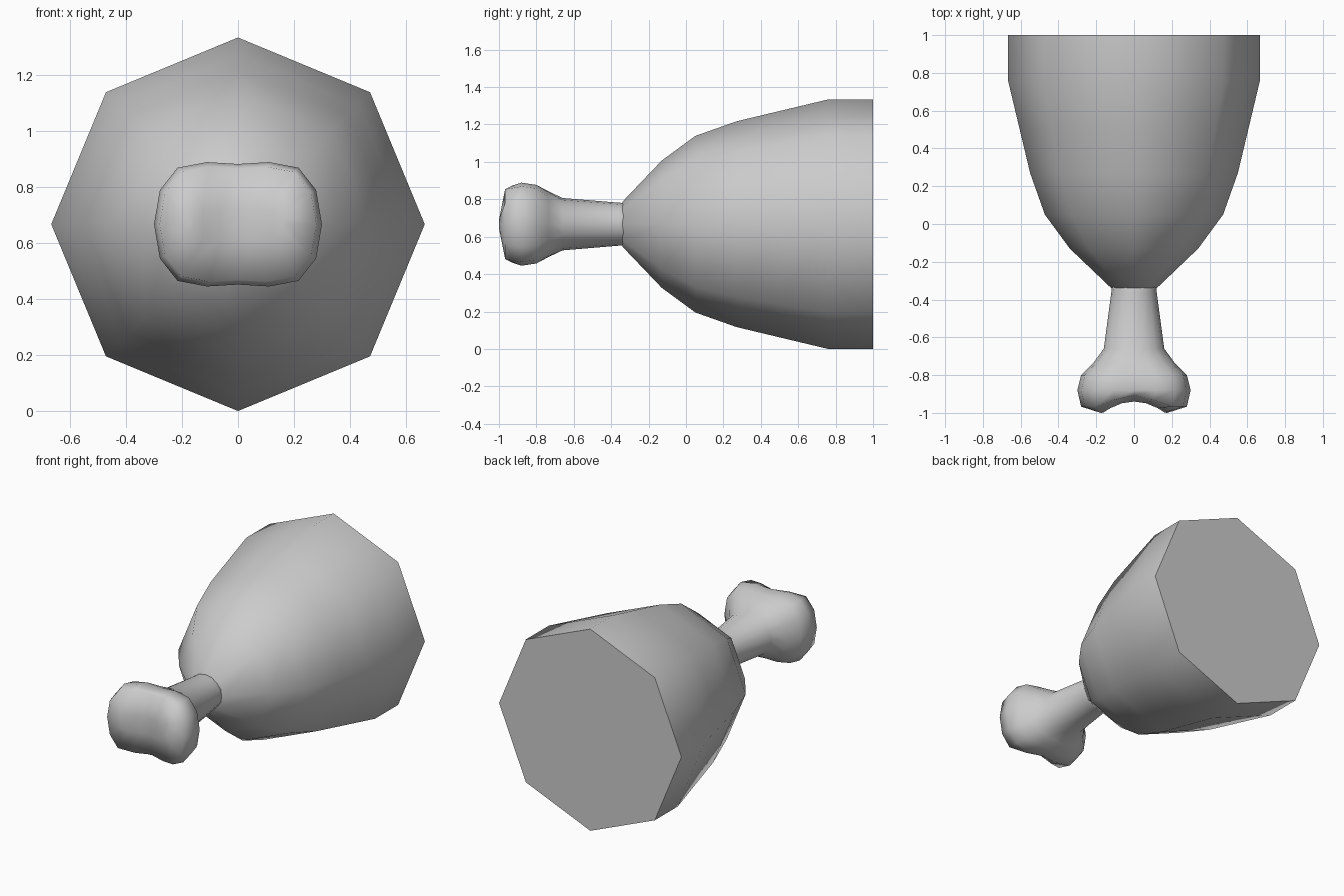
import bpy, bmesh
from math import sin, cos, pi

cube = bpy.data.objects.get("Cube")
if cube:
    bpy.data.objects.remove(cube, do_unlink=True)

AXIS_Z = 0.667

grey = bpy.data.materials.new("light_grey")
grey.use_nodes = True
grey.diffuse_color = (0.6, 0.6, 0.6, 1)
grey.node_tree.nodes["Principled BSDF"].inputs["Base Color"].default_value = grey.diffuse_color


def skin(bm, rings):
    """Join consecutive rings of vertices with quads."""
    for a, b in zip(rings, rings[1:]):
        n = len(a)
        for i in range(n):
            bm.faces.new((a[i], a[(i + 1) % n], b[(i + 1) % n], b[i]))


def finish(bm, name, angle):
    bmesh.ops.recalc_face_normals(bm, faces=bm.faces)
    mesh = bpy.data.meshes.new(name)
    bm.to_mesh(mesh)
    bm.free()
    mesh.materials.append(grey)
    obj = bpy.data.objects.new(name, mesh)
    bpy.context.collection.objects.link(obj)
    bpy.ops.object.select_all(action='DESELECT')
    obj.select_set(True)
    bpy.context.view_layer.objects.active = obj
    bpy.ops.object.shade_smooth_by_angle(angle=angle)
    return obj


# Meat: eight-sided lathe along y, flat at the back
meat_profile = [(-0.34, 0.12), (-0.13, 0.34), (0.05, 0.472), (0.27, 0.55),
                (0.5, 0.605), (0.76, 0.667), (1.0, 0.667)]
bm = bmesh.new()
rings = [[bm.verts.new((r * cos(i * pi / 4), y, AXIS_Z + r * sin(i * pi / 4)))
          for i in range(8)] for y, r in meat_profile]
skin(bm, rings)
bm.faces.new(rings[0])
bm.faces.new(rings[-1])
finish(bm, "meat", pi / 3)

# Bone: round shaft blending into a rounded-box knuckle
QUARTER = [(1, 0), (0.93, 0.55), (0.72, 0.91), (0.37, 1.0), (0, 0.97)]
KNUCKLE = QUARTER + [(-x, z) for x, z in QUARTER[-2::-1]]
KNUCKLE += [(x, -z) for x, z in KNUCKLE[-2:0:-1]]
COUNT = len(KNUCKLE)

# y, half width, half height, roundness blend, notch depth
bone_sections = [(-0.25, 0.11, 0.11, 0, 0), (-0.36, 0.12, 0.115, 0, 0),
                 (-0.66, 0.16, 0.14, 0, 0), (-0.735, 0.215, 0.178, 0.5, 0),
                 (-0.80, 0.28, 0.21, 1, 0), (-0.88, 0.30, 0.222, 1, 0),
                 (-0.967, 0.28, 0.205, 1, 0.06), (-1.0, 0.175, 0.055, 1, 0.06)]
bm = bmesh.new()
rings = []
for y, hx, hz, blend, notch in bone_sections:
    ring = []
    for i, (kx, kz) in enumerate(KNUCKLE):
        a = 2 * pi * i / COUNT
        x = hx * (cos(a) * (1 - blend) + kx * blend)
        z = hz * (sin(a) * (1 - blend) + kz * blend)
        dip = notch * max(0, 1 - (x / 0.165) ** 2)
        ring.append(bm.verts.new((x, y + dip, AXIS_Z + z)))
    rings.append(ring)
skin(bm, rings)
bm.faces.new(rings[0])

# Strip of faces closing the notched end between the two lobes
tip = rings[-1]
half = COUNT // 2
for i in range(half):
    loop = [tip[i], tip[i + 1], tip[-(i + 1)], tip[-i]]
    bm.faces.new(list(dict.fromkeys(loop)))
finish(bm, "bone", pi / 2)
